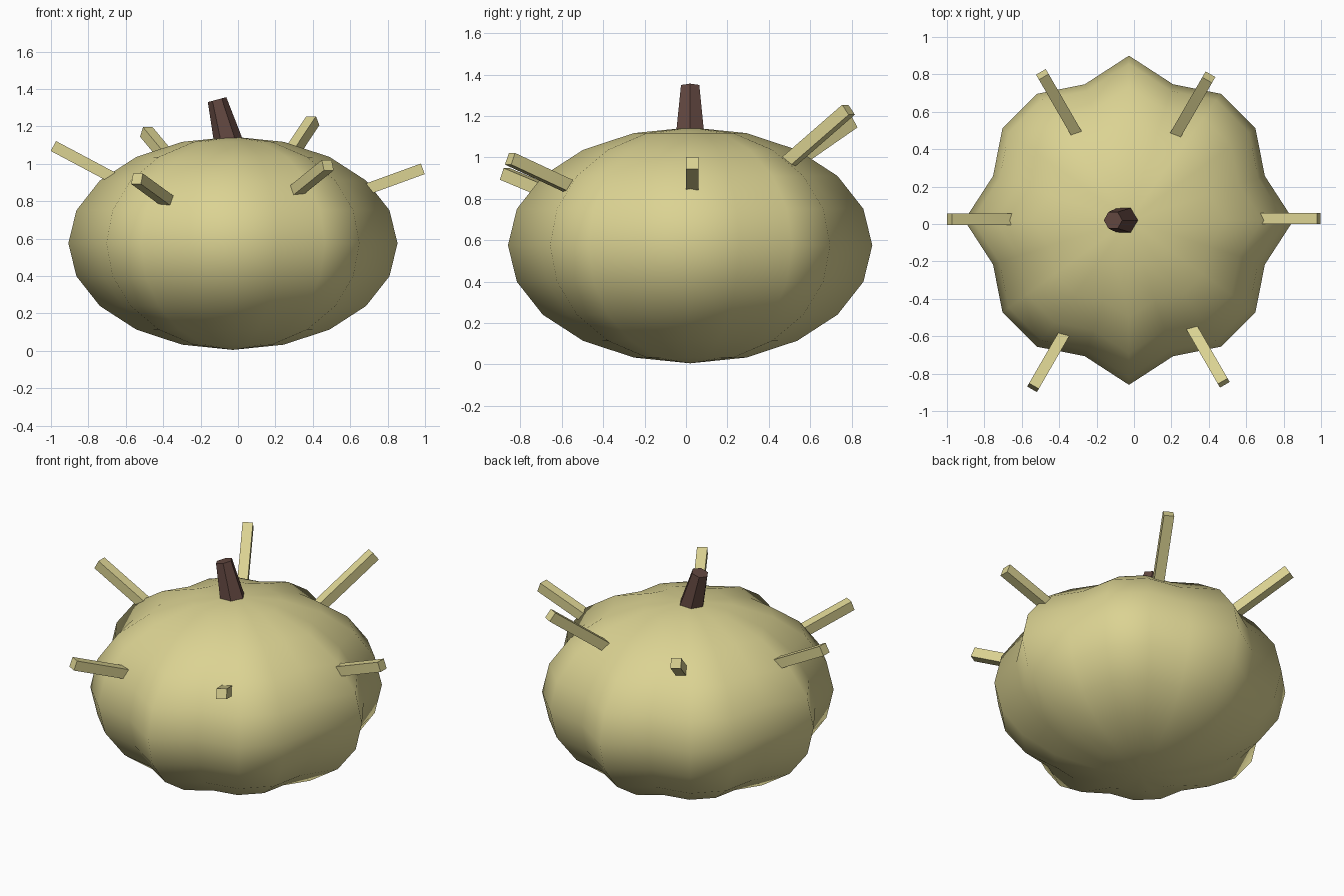
import bpy, math
from mathutils import Vector, Matrix

cube = bpy.data.objects.get("Cube")
if cube:
    bpy.data.objects.remove(cube, do_unlink=True)


def material(name, rgb):
    m = bpy.data.materials.new(name)
    m.use_nodes = True
    color = (*rgb, 1.0)
    m.diffuse_color = color
    node = next(n for n in m.node_tree.nodes if n.type == 'BSDF_PRINCIPLED')
    node.inputs["Base Color"].default_value = color
    node.inputs["Roughness"].default_value = 0.8
    return m


pale = material("pale_straw", (0.71, 0.65, 0.29))
brown = material("stem_brown", (0.12, 0.062, 0.05))
center = Vector((-0.027, 0.02, 0.575))


def finish(name, mat):
    ob = bpy.context.object
    ob.name = name
    ob.data.materials.append(mat)
    return ob


# Lobed, flattened body: eight shallow ribs sampled on twenty segments
bpy.ops.mesh.primitive_uv_sphere_add(segments=20, ring_count=10, radius=1)
body = finish("body", pale)
for v in body.data.vertices:
    angle = math.atan2(v.co.y, v.co.x)
    r = 0.816 + 0.064 * math.cos(8 * angle)
    v.co = Vector((v.co.x * r, v.co.y * r, v.co.z * 0.57)) + center
bpy.ops.object.shade_smooth()

# Leaning six-sided stem
lean = Vector((-math.sin(math.radians(15)), 0, math.cos(math.radians(15))))
length = 0.28
bpy.ops.mesh.primitive_cone_add(vertices=6, radius1=0.082, radius2=0.051, depth=length)
stem = finish("stem", brown)
stem.data.transform(
    Matrix.Translation(Vector((-0.112, 0.02, 1.343)) - lean * length / 2)
    @ Matrix.Rotation(math.radians(-15), 4, 'Y')
    @ Matrix.Rotation(math.radians(30), 4, 'Z'))


# Square spikes: name, heading, elevation, centre of the outer end
spikes = [
    ("left_spike", 0, 20, (0.988, 0.03, 0.973)),
    ("back_left_spike", 60, 37, (0.40, 0.785, 1.23)),
    ("back_right_spike", 120, 31, (-0.49, 0.80, 1.17)),
    ("right_spike", 180, 28, (-0.987, 0.025, 1.095)),
    ("front_right_spike", 240, 20, (-0.54, -0.875, 0.92)),
    ("front_left_spike", 300, 22, (0.48, -0.85, 0.993)),
]
for name, heading, elevation, tip in spikes:
    turn = (Matrix.Rotation(math.radians(heading), 4, 'Z')
            @ Matrix.Rotation(math.radians(-elevation), 4, 'Y'))
    bpy.ops.mesh.primitive_cube_add(size=1)
    spike = finish(name, pale)
    spike.data.transform(
        Matrix.Translation(tip) @ turn
        @ Matrix.Translation((-0.26, 0, 0))
        @ Matrix.Diagonal((0.52, 0.06, 0.06, 1)))
